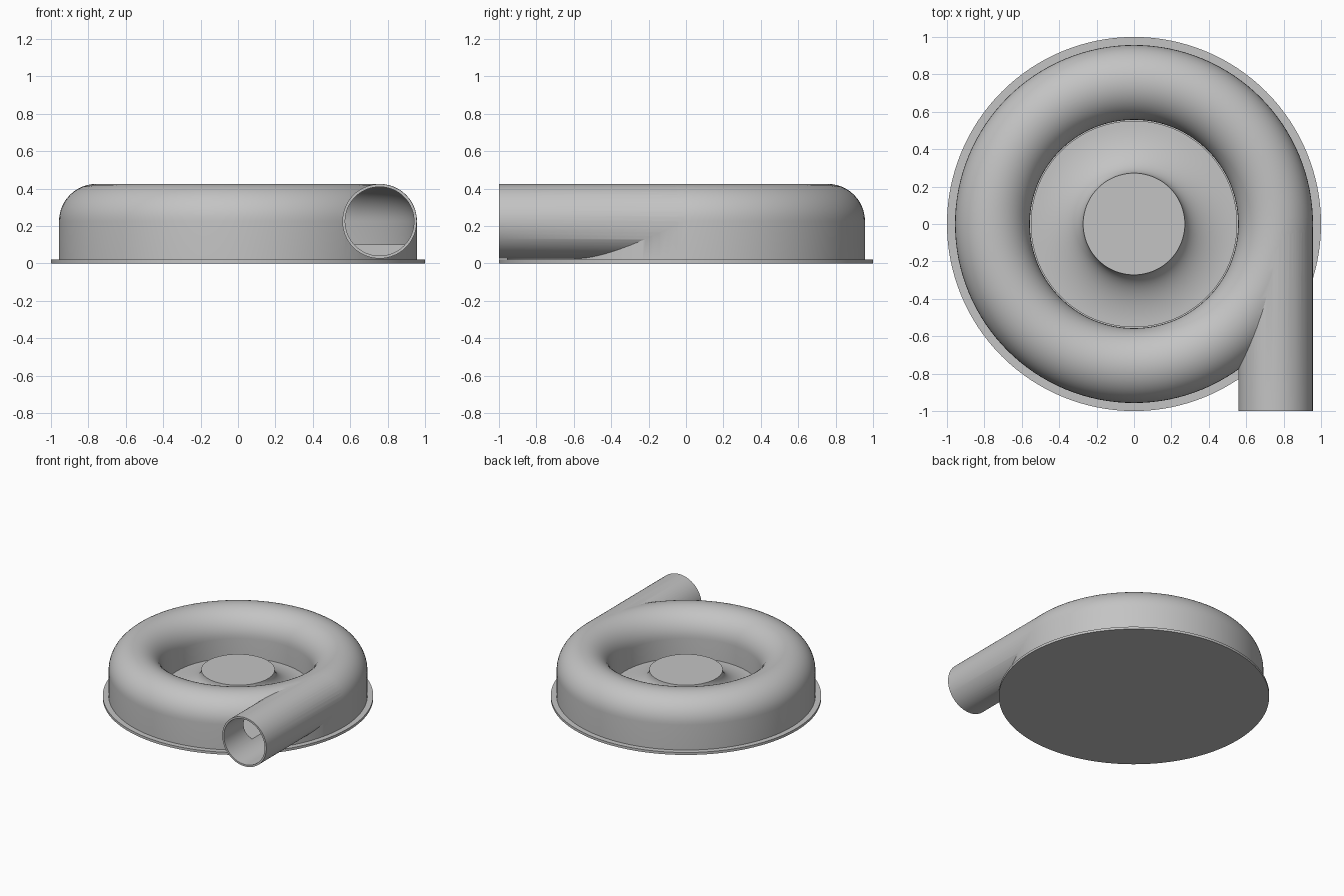
import bpy
import bmesh
import math
from mathutils import Matrix, Vector

cube = bpy.data.objects.get("Cube")
if cube:
    bpy.data.objects.remove(cube, do_unlink=True)

grey = bpy.data.materials.new("plain grey")
grey.use_nodes = True
colour = (0.55, 0.55, 0.55, 1)
grey.diffuse_color = colour
grey.node_tree.nodes["Principled BSDF"].inputs["Base Color"].default_value = colour

STEPS = 128
TUBE_X, TUBE_Z = 0.757, 0.225   # centre of the tube section


def add_object(name, bm):
    bmesh.ops.recalc_face_normals(bm, faces=bm.faces)
    mesh = bpy.data.meshes.new(name)
    bm.to_mesh(mesh)
    bm.free()
    mesh.materials.append(grey)
    obj = bpy.data.objects.new(name, mesh)
    bpy.context.collection.objects.link(obj)
    return obj


def revolve(name, profile):
    """Spin a closed (radius, height) profile about the z axis."""
    bm = bmesh.new()
    verts = [bm.verts.new((r, 0, z)) for r, z in profile]
    edges = [bm.edges.new((a, b)) for a, b in zip(verts, verts[1:] + verts[:1])]
    bmesh.ops.spin(bm, geom=verts + edges, cent=(0, 0, 0), axis=(0, 0, 1),
                   angle=math.tau, steps=STEPS, use_merge=True)
    bmesh.ops.remove_doubles(bm, verts=bm.verts, dist=0.0001)
    return add_object(name, bm)


def arch(radius, bottom):
    """Ring section with straight sides and a round top."""
    points = [(TUBE_X + radius, bottom)]
    for i in range(25):
        a = math.pi * i / 24
        points.append((TUBE_X + radius * math.cos(a), TUBE_Z + radius * math.sin(a)))
    return points + [(TUBE_X - radius, bottom)]


def tube(name, radius, front, back):
    bm = bmesh.new()
    place = Matrix.Translation(Vector((TUBE_X, (front + back) / 2, TUBE_Z)))
    bmesh.ops.create_cone(bm, cap_ends=True, segments=64, radius1=radius, radius2=radius,
                          depth=back - front,
                          matrix=place @ Matrix.Rotation(math.pi / 2, 4, "X"))
    return add_object(name, bm)


def smooth(obj):
    bpy.ops.object.select_all(action="DESELECT")
    obj.select_set(True)
    bpy.context.view_layer.objects.active = obj
    bpy.ops.object.shade_smooth_by_angle(angle=math.radians(30))


def combine(target, other, operation):
    mod = target.modifiers.new(operation.lower(), "BOOLEAN")
    mod.operation = operation
    mod.solver = "EXACT"
    mod.object = other
    bpy.context.view_layer.objects.active = target
    bpy.ops.object.modifier_apply(modifier=mod.name)
    bpy.data.objects.remove(other, do_unlink=True)


# Spiral casing with its tangential outlet, hollowed inside
casing = revolve("casing", arch(0.2, 0.01))
combine(casing, tube("outlet_pipe", 0.199, -1, 0), "UNION")
combine(casing, revolve("casing_cavity", arch(0.185, 0.1)), "DIFFERENCE")
combine(casing, tube("outlet_bore", 0.184, -1.1, 0), "DIFFERENCE")
smooth(casing)

# Thin round mounting plate
smooth(revolve("base_plate", [(0, 0), (1, 0), (1, 0.02), (0, 0.02)]))

# Flared hub in the central opening
hub_profile = [(0, 0.015), (0.552, 0.015)]
for i in range(17):
    a = math.pi / 2 * i / 16
    hub_profile.append((0.552 - 0.28 * math.sin(a), 0.23 - 0.16 * math.cos(a)))
hub_profile.append((0, 0.23))
smooth(revolve("hub", hub_profile))
